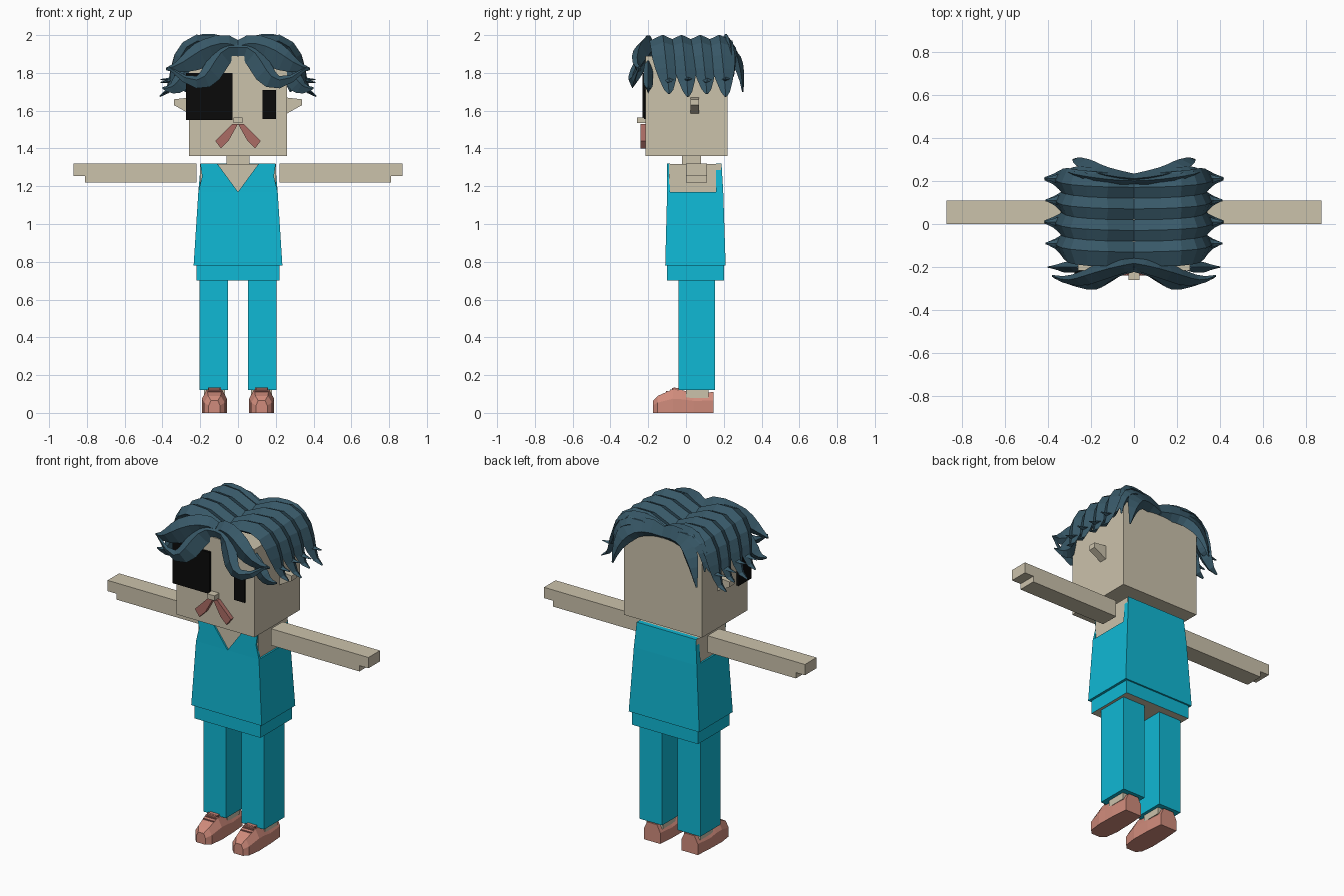
import bpy, bmesh
from mathutils import Vector
from mathutils.geometry import interpolate_bezier

cube = bpy.data.objects.get("Cube")
if cube:
    bpy.data.objects.remove(cube, do_unlink=True)


def material(name, red, green, blue):
    colour = (red, green, blue, 1)
    mat = bpy.data.materials.new(name)
    mat.use_nodes = True
    mat.diffuse_color = colour
    mat.node_tree.nodes["Principled BSDF"].inputs["Base Color"].default_value = colour
    return mat


skin = material("skin", .6, .54, .41)
cloth = material("blue_cloth", .005, .48, .66)
hair = material("dark_teal_hair", .04, .1, .14)
black = material("black", .003, .003, .003)
leather = material("salmon_leather", .63, .26, .2)
red_brown = material("red_brown", .41, .15, .13)


def loft(name, rings, mat, mirror=False):
    """Skin a list of equal-length rings, cap both ends, and mirror across x if asked."""
    bm = bmesh.new()
    loops = [[bm.verts.new(point) for point in ring] for ring in rings]
    for lower, upper in zip(loops, loops[1:]):
        for i in range(len(lower)):
            bm.faces.new((lower[i - 1], lower[i], upper[i], upper[i - 1]))
    bm.faces.new(loops[0])
    bm.faces.new(loops[-1])
    bmesh.ops.recalc_face_normals(bm, faces=bm.faces)
    mesh = bpy.data.meshes.new(name)
    bm.to_mesh(mesh)
    bm.free()
    mesh.materials.append(mat)
    part = bpy.data.objects.new(name, mesh)
    bpy.context.collection.objects.link(part)
    if mirror:
        part.modifiers.new("mirror", "MIRROR")
    return part


def prism(name, outline, depth, mat, mirror=False):
    """Extrude an x-z outline between two y values."""
    return loft(name, [[(x, y, z) for x, z in outline] for y in depth], mat, mirror)


def box(name, width, depth, height, mat, mirror=False):
    (left, right), (bottom, top) = width, height
    outline = [(left, bottom), (right, bottom), (right, top), (left, top)]
    return prism(name, outline, depth, mat, mirror)


def centred(half_width):
    return -half_width, half_width


def level(half_width, front, back, z):
    """Horizontal rectangle, used as a loft ring."""
    return [(-half_width, front, z), (half_width, front, z),
            (half_width, back, z), (-half_width, back, z)]


def lock(name, start, handle_a, handle_b, tip, width, thickness, facing=None):
    """Sweep a tapering ridged section along a Bezier path to make a pair of hair locks."""
    points = interpolate_bezier(Vector(start), Vector(handle_a), Vector(handle_b), Vector(tip), 9)
    last = len(points) - 1
    rings = []
    for i, point in enumerate(points):
        tangent = (points[min(i + 1, last)] - points[max(i - 1, 0)]).normalized()
        across = tangent.cross(facing).normalized() if facing else Vector((0, 1, 0))
        outward = across.cross(tangent).normalized()
        t = i / last
        taper = min(1, .7 + 2 * t, .1 + 2 * (1 - t))
        across *= width * taper
        outward *= thickness * taper
        rings.append([point - across, point + outward - across / 3,
                      point + across, point - outward])
    loft(name, rings, hair, mirror=True)


shoulder, chest, waist, hip = 1.32, 1.17, .78, .7
face, crown, parting = -.215, 1.89, 1.92

# Head, ears, neck and torso
box("head", centred(.26), (face, .22), (1.36, crown), skin)
prism("ears", [(.25, 1.58), (.34, 1.63), (.34, 1.66), (.25, 1.67)], (.025, .07), skin, mirror=True)
box("neck", centred(.06), (-.02, .08), (1.3, 1.37), skin)
box("torso", centred(.2), (-.09, .185), (hip + .02, shoulder - .002), skin)

# Arms and hands
box("arms", (.22, .81), (0, .11), (1.22, shoulder), skin, mirror=True)
box("hands", (.81, .87), (0, .11), (1.255, shoulder), skin, mirror=True)

# Face
box("eye_patch", (-.275, -.03), (face - .015, -.11), (1.55, 1.8), black)
box("left_eye", (.13, .2), (face - .008, face), (1.555, 1.71), black)
box("nose", centred(.025), (face - .045, face), (1.535, 1.565), skin)
prism("moustache", [(0, 1.53), (.03, 1.53), (.12, 1.44), (.09, 1.4), (.05, 1.44)],
      (face - .025, face), red_brown, mirror=True)

# Top: flared body, front panels around the neckline, back panel
loft("shirt_body", [level(.235, -.11, .21, waist), level(.21, -.1, .197, chest)], cloth)
prism("shirt_front_panels",
      [(0, chest), (.21, chest), (.19, 1.25), (.2, shoulder), (.11, shoulder)],
      (-.1, -.085), cloth, mirror=True)
loft("shirt_back_panel", [level(.21, .16, .197, chest), level(.197, .16, .188, shoulder)], cloth)

# Trousers, with a skin underside between the legs
hips = box("hips", centred(.22), (-.1, .2), (hip, waist), cloth)
hips.data.materials.append(skin)
for polygon in hips.data.polygons:
    if polygon.normal.z < -.9:
        polygon.material_index = 1
box("trouser_legs", (.052, .203), (-.04, .153), (.12, hip), cloth, mirror=True)
box("ankles", (.07, .18), (0, .12), (.08, .13), skin, mirror=True)

# Shoes: rounded toe, raised instep and low heel
shoe_x = .125


def shoe_ring(y, half_width, height):
    side = .6 * height
    outline = [(-1, 0), (1, 0), (1, side), (.6, height), (-.6, height), (-1, side)]
    return [(shoe_x + half_width * x, y, z) for x, z in outline]


loft("shoes", [shoe_ring(-.175, .03, .065), shoe_ring(-.15, .055, .09),
               shoe_ring(-.07, .066, .125), shoe_ring(-.02, .064, .12),
               shoe_ring(.04, .063, .105), shoe_ring(.145, .055, .11)], leather, mirror=True)
box("shoe_tongues", (shoe_x - .03, shoe_x + .03), (-.075, -.03), (.1, .133), leather, mirror=True)
for i in range(3):
    y, z = -.1 + .02 * i, .116 + .009 * i
    box(f"shoe_laces_{i}", (shoe_x - .035, shoe_x + .035), (y - .005, y + .005),
        (z - .01, z), red_brown, mirror=True)

# Hair: overlapping locks falling sideways from the centre parting
for i in range(4):
    y = -.13 + .1 * i
    back = y + .04
    flick = .015 * (i % 2)
    lock(f"side_locks_{i}", (0, y, parting), (.4, y, 2.12), (.28, back, 1.7),
         (.4 + flick, back, 1.69 - flick), .07, .033)
    lock(f"under_locks_{i}", (.27, back, crown), (.33, back, 1.85), (.28, back, 1.75),
         (.41, back, 1.75 + flick), .045, .025)

# Hair: curtain locks over the front corners of the face
forward = Vector((0, -1, 0))
lock("front_lower_locks", (0, -.2, parting), (.15, -.2, 1.95), (.1, -.35, 1.6),
     (.37, -.25, 1.83), .055, .032, forward)
lock("front_upper_locks", (0, -.18, parting), (.15, -.2, 1.98), (.25, -.3, 1.82),
     (.38, -.24, 1.82), .07, .04, forward)
lock("front_tip_locks", (.24, -.2, 1.85), (.3, -.2, 1.75), (.32, -.2, 1.7),
     (.4, -.2, 1.72), .045, .025, forward)

# Hair: locks framing the back of the head
backward = -forward
lock("back_locks", (0, .21, parting), (.2, .22, 1.98), (.25, .3, 1.85),
     (.28, .3, 1.7), .055, .034, backward)
lock("back_crown_locks", (0, .2, parting), (.2, .2, 2), (.3, .25, 1.95),
     (.3, .25, 1.78), .05, .04, backward)
